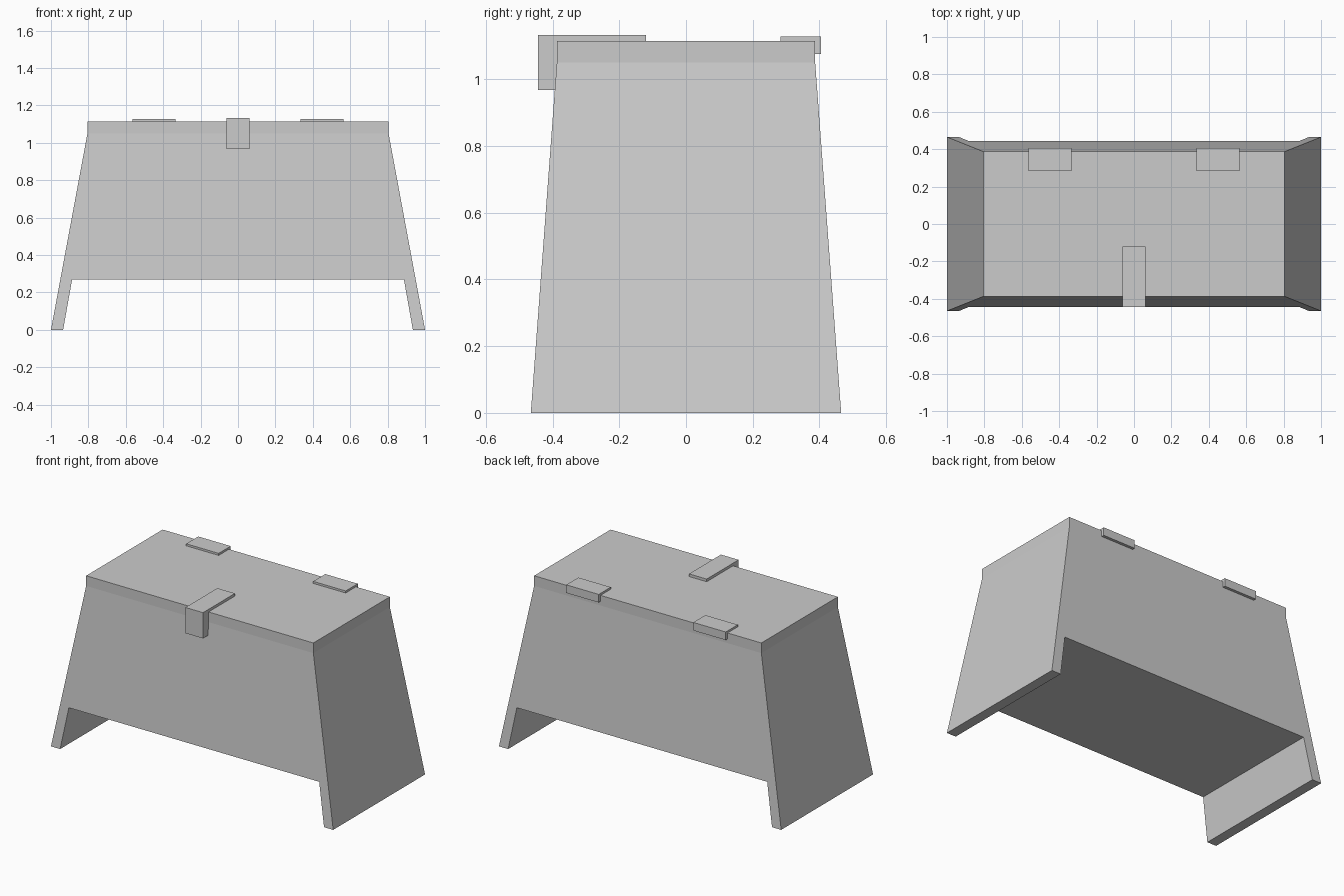
import bpy, bmesh

if "Cube" in bpy.data.objects:
    bpy.data.objects.remove(bpy.data.objects["Cube"])

RIM, TOP = 1.05, 1.115       # bottom and top of the lid
LX, LY = 0.805, 0.387        # lid half sizes


def prism(name, points, front, back):
    """Extrude an outline between two mappings of its 2D points."""
    bm = bmesh.new()
    a = [bm.verts.new(front(*p)) for p in points]
    b = [bm.verts.new(back(*p)) for p in points]
    bm.faces.new(a)
    bm.faces.new(b[::-1])
    n = len(points)
    for i in range(n):
        j = (i + 1) % n
        bm.faces.new((a[j], a[i], b[i], b[j]))
    bmesh.ops.recalc_face_normals(bm, faces=bm.faces)
    mesh = bpy.data.meshes.new(name)
    bm.to_mesh(mesh)
    bm.free()
    obj = bpy.data.objects.new(name, mesh)
    bpy.context.collection.objects.link(obj)
    return obj


def depth(z):
    return LY + (0.465 - LY) * (1 - z / RIM)


# Flared chest body with slab feet at both ends
half = [(0.887, 0.27), (0.935, 0), (1, 0), (LX, RIM)]
outline = half + [(-x, z) for x, z in reversed(half)]
prism("chest_body", outline,
      lambda x, z: (x, -depth(z), z), lambda x, z: (x, depth(z), z))

# Flat lid
prism("lid", [(-LX, RIM), (LX, RIM), (LX, TOP), (-LX, TOP)],
      lambda x, z: (x, -LY, z), lambda x, z: (x, LY, z))


def bracket(name, x0, x1, profile):
    prism(name, profile, lambda y, z: (x0, y, z), lambda y, z: (x1, y, z))


# Front latch folded over the lid edge
bracket("front_latch", -0.0625, 0.0625,
        [(-0.12, TOP), (-0.12, 1.132), (-0.443, 1.132), (-0.443, 0.967),
         (-depth(0.967), 0.967), (-LY, RIM), (-LY, TOP)])

# Pair of hinges folded over the back edge
for side, x in (("left", -0.45), ("right", 0.45)):
    bracket(side + "_hinge", x - 0.115, x + 0.115,
            [(0.283, TOP), (0.283, 1.128), (0.405, 1.128), (0.405, 1.076),
             (LY, 1.076), (LY, TOP)])
